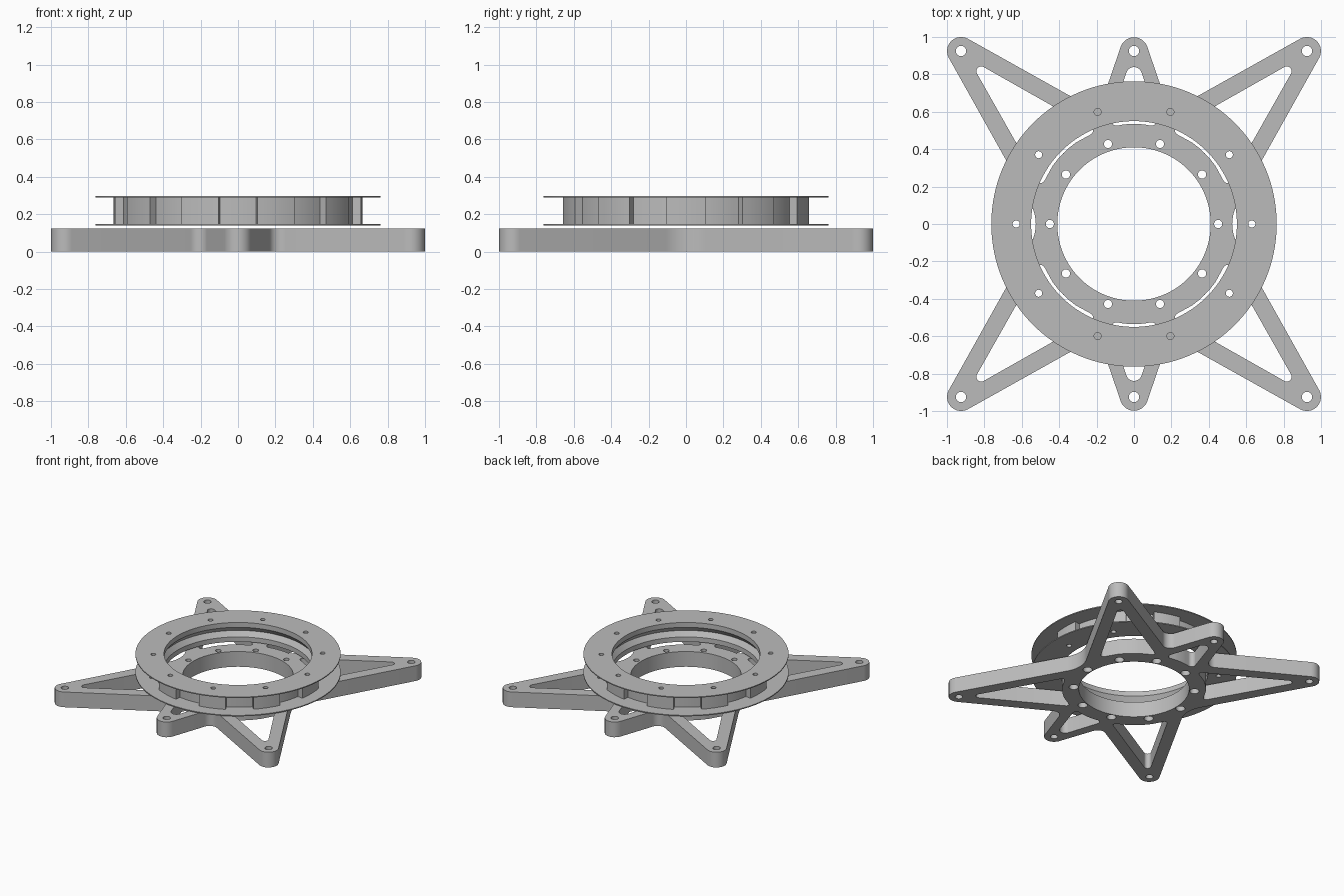
import bpy, bmesh
from math import sin, cos, tan, pi, radians
from mathutils import Vector

cube = bpy.data.objects.get("Cube")
if cube:
    bpy.data.objects.remove(cube, do_unlink=True)

metal = bpy.data.materials.new("light_grey_metal")
metal.use_nodes = True
grey = (0.5, 0.5, 0.5, 1)
metal.diffuse_color = grey
metal.node_tree.nodes["Principled BSDF"].inputs["Base Color"].default_value = grey


def polar(r, deg):
    return Vector((r * cos(radians(deg)), r * sin(radians(deg))))


def circle(r, center=Vector((0, 0)), n=128):
    return [center + polar(r, 360 * i / n) for i in range(n)]


def hole_ring(pitch, r):
    return [circle(r, polar(pitch, 36 * i), 24) for i in range(10)]


def rounded(corners, steps=10):
    """Round each (point, radius) corner of a closed outline."""
    out = []
    for i, (p, r) in enumerate(corners):
        if r == 0:
            out.append(p)
            continue
        a = (corners[i - 1][0] - p).normalized()
        b = (corners[(i + 1) % len(corners)][0] - p).normalized()
        half = a.angle(b) / 2
        mid = (a + b).normalized()
        center = p + mid * (r / sin(half))
        side = Vector((-mid.y, mid.x))
        if side.dot(a) < 0:
            side = -side
        sweep = pi / 2 - half
        for k in range(steps + 1):
            t = sweep * (1 - 2 * k / steps)
            out.append(center + r * (side * sin(t) - mid * cos(t)))
    return out


def finish(obj, smooth=True):
    bm = bmesh.new()
    bm.from_mesh(obj.data)
    bmesh.ops.remove_doubles(bm, verts=bm.verts, dist=0.0001)
    bmesh.ops.recalc_face_normals(bm, faces=bm.faces)
    bm.to_mesh(obj.data)
    bm.free()
    obj.data.materials.clear()
    obj.data.materials.append(metal)
    return obj


def plate(name, loops, z0, z1):
    """Extrude a flat outline with holes between two heights."""
    cu = bpy.data.curves.new(name, "CURVE")
    cu.dimensions = "2D"
    cu.fill_mode = "BOTH"
    cu.extrude = (z1 - z0) / 2
    for loop in loops:
        sp = cu.splines.new("POLY")
        sp.points.add(len(loop) - 1)
        for pt, v in zip(sp.points, loop):
            pt.co = (v.x, v.y, 0, 1)
        sp.use_cyclic_u = True
    tmp = bpy.data.objects.new(name + "_curve", cu)
    bpy.context.collection.objects.link(tmp)
    bpy.context.view_layer.update()
    mesh = bpy.data.meshes.new_from_object(
        tmp.evaluated_get(bpy.context.evaluated_depsgraph_get()))
    bpy.data.objects.remove(tmp, do_unlink=True)
    for v in mesh.vertices:
        v.co.z += (z0 + z1) / 2
    obj = bpy.data.objects.new(name, mesh)
    bpy.context.collection.objects.link(obj)
    return finish(obj)


def lathe(name, profile, n=128):
    bm = bmesh.new()
    vs = [bm.verts.new((r, 0, z)) for r, z in profile]
    es = [bm.edges.new((vs[i - 1], vs[i])) for i in range(len(vs))]
    bmesh.ops.spin(bm, geom=vs + es, cent=(0, 0, 0), axis=(0, 0, 1),
                   angle=2 * pi, steps=n)
    mesh = bpy.data.meshes.new(name)
    bm.to_mesh(mesh)
    bm.free()
    obj = bpy.data.objects.new(name, mesh)
    bpy.context.collection.objects.link(obj)
    return finish(obj)


def cut(obj, cutter):
    cutter.hide_render = True
    mod = obj.modifiers.new("cut", "BOOLEAN")
    mod.operation = "DIFFERENCE"
    mod.solver = "EXACT"
    mod.object = cutter
    bpy.context.view_layer.objects.active = obj
    bpy.ops.object.modifier_apply(modifier=mod.name)
    bpy.data.objects.remove(cutter, do_unlink=True)


def window(angle, tip, tip_r, spread, corner_r, inner=0.535):
    """Triangular arm cut-out whose base follows the hub ring."""
    base = [(polar(inner, angle + spread * f), 0)
            for f in (-0.4, -0.2, 0, 0.2, 0.4)]
    return rounded([(polar(tip, angle), tip_r),
                    (polar(inner, angle - spread), corner_r)] + base +
                   [(polar(inner, angle + spread), corner_r)])


# Star-shaped base with six arms
half = [(0.493, 0, 0.22), (1.12, 1.12, 0.075), (0.19, 0.6, 0.06),
        (0, 1.155, 0.075), (-0.19, 0.6, 0.06), (-1.12, 1.12, 0.075)]
star = [(Vector((s * x, s * y)), r) for s in (1, -1) for x, y, r in half]
loops = [rounded(star), circle(0.41)] + hole_ring(0.45, 0.022)
for a in (45, 135, 225, 315):
    loops += [window(a, 1.252, 0.026, 23.2, 0.02),
              circle(0.028, polar(1.308, a), 24)]
for a in (90, 270):
    loops += [window(a, 0.934, 0.043, 14.8, 0.03),
              circle(0.028, polar(0.925, a), 24)]
base = plate("star_base", loops, 0, 0.125)
cut(base, plate("counterbores", hole_ring(0.45, 0.035), -0.05, 0.06))

# Toothed ring: ten raised pads, with a groove around the bore
teeth = []
for i in range(10):
    teeth += [polar(0.665, 36 * i + d) for d in range(-9, 10, 3)]
    teeth += [polar(0.62, 36 * i + d) for d in range(9, 28, 3)]
ring = plate("toothed_ring",
             [teeth, circle(0.55)] + hole_ring(0.63, 0.019), 0.148, 0.29)
cut(ring, lathe("groove_cutter",
                [(0.535, 0.16), (0.58, 0.219), (0.535, 0.278)]))

# Thin flanges above and below the toothed ring
parts = [base, ring]
for name, z in (("lower_flange", 0.14), ("upper_flange", 0.29)):
    parts.append(plate(name, [circle(0.763), circle(0.55)] +
                       hole_ring(0.63, 0.019), z, z + 0.008))

# Smooth curved walls, keep machined edges crisp
bpy.ops.object.select_all(action="DESELECT")
for p in parts:
    p.select_set(True)
bpy.context.view_layer.objects.active = base
bpy.ops.object.shade_smooth_by_angle(angle=radians(30))
